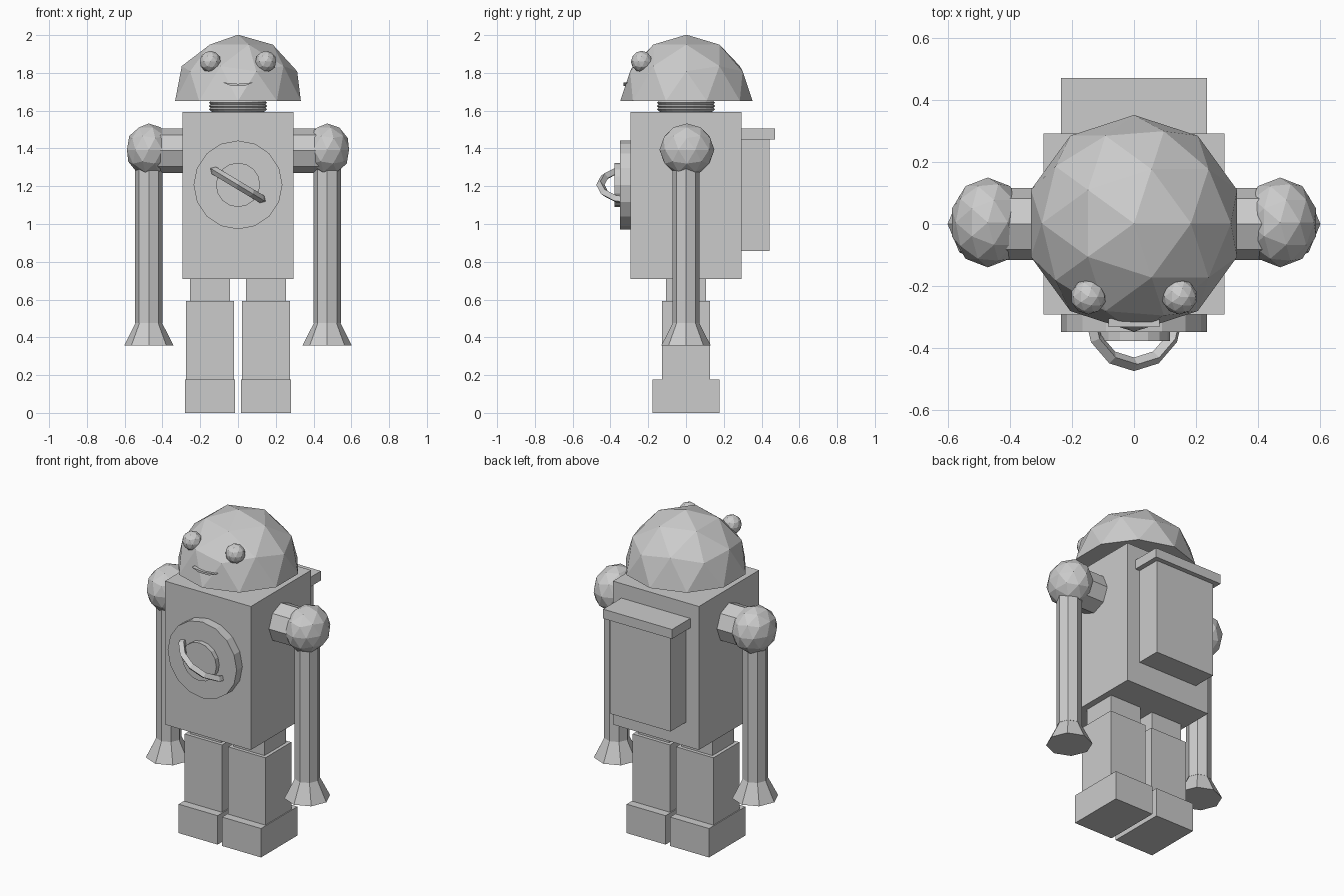
import bpy
import bmesh
from math import radians
from mathutils import Matrix, Vector

cube = bpy.data.objects.get("Cube")
if cube:
    bpy.data.objects.remove(cube, do_unlink=True)

GREY = (0.6, 0.6, 0.6, 1.0)
grey = bpy.data.materials.new("plain grey")
grey.use_nodes = True
grey.diffuse_color = GREY
grey.node_tree.nodes["Principled BSDF"].inputs["Base Color"].default_value = GREY


def add(name, bm, loc=(0, 0, 0), rot=(0, 0, 0)):
    """Turn a bmesh into a flat shaded grey object."""
    bmesh.ops.recalc_face_normals(bm, faces=bm.faces)
    mesh = bpy.data.meshes.new(name)
    bm.to_mesh(mesh)
    bm.free()
    mesh.materials.append(grey)
    obj = bpy.data.objects.new(name, mesh)
    obj.location = loc
    obj.rotation_euler = [radians(a) for a in rot]
    bpy.context.collection.objects.link(obj)
    return obj


def box(name, low, high):
    low, high = Vector(low), Vector(high)
    bm = bmesh.new()
    bmesh.ops.create_cube(bm, size=1, matrix=Matrix.Diagonal((*(high - low), 1)))
    return add(name, bm, (low + high) / 2)


def ball(name, loc, size):
    bm = bmesh.new()
    bmesh.ops.create_icosphere(bm, subdivisions=2, radius=1,
                               matrix=Matrix.Diagonal((*size, 1)))
    return add(name, bm, loc)


def tube(name, loc, length, bottom, top, sides=8, rot=(0, 0, 0)):
    bm = bmesh.new()
    bmesh.ops.create_cone(bm, cap_ends=True, segments=sides, radius1=bottom,
                          radius2=top, depth=length)
    return add(name, bm, loc, rot)


def ring(name, loc, major, minor, sides, rot=(0, 0, 0)):
    """Ring with a diamond cross-section."""
    bpy.ops.mesh.primitive_torus_add(
        major_radius=major, minor_radius=minor, major_segments=sides,
        minor_segments=4, location=loc, rotation=[radians(a) for a in rot])
    obj = bpy.context.object
    obj.name = name
    obj.data.materials.append(grey)
    for face in obj.data.polygons:
        face.use_smooth = False


# Torso and backpack
box("torso", (-0.293, -0.293, 0.71), (0.293, 0.293, 1.594))
box("backpack", (-0.205, 0.29, 0.857), (0.205, 0.443, 1.45))
box("backpack_lid", (-0.235, 0.29, 1.447), (0.235, 0.472, 1.505))

# Domed head: upper half of a faceted ball, closed underneath
bm = bmesh.new()
bmesh.ops.create_icosphere(bm, subdivisions=2, radius=0.35)
cut = bmesh.ops.bisect_plane(
    bm, geom=bm.verts[:] + bm.edges[:] + bm.faces[:], dist=0.001,
    plane_co=(0, 0, 0), plane_no=(0, 0, 1), clear_inner=True)
bmesh.ops.holes_fill(bm, edges=[e for e in bm.edges if e.is_boundary])
add("head", bm, (0, 0.002, 1.652))

# Ribbed neck
tube("neck_core", (0, 0, 1.62), 0.07, 0.138, 0.138, 24)
for i in range(3):
    ring(f"neck_rib_{i + 1}", (0, 0, 1.608 + 0.017 * i), 0.142, 0.012, 24)

# Smiling mouth plate
bm = bmesh.new()
outline = [(-0.083, 1.75), (-0.035, 1.731), (0.035, 1.731), (0.083, 1.75), (0, 1.742)]
face = bm.faces.new([bm.verts.new((x, -0.305, z)) for x, z in outline])
out = bmesh.ops.extrude_face_region(bm, geom=[face])
bmesh.ops.translate(bm, vec=(0, -0.027, 0),
                    verts=[v for v in out["geom"] if isinstance(v, bmesh.types.BMVert)])
add("mouth", bm)

# Chest dial with an arched handle
tube("dial_base", (0, -0.317, 1.207), 0.064, 0.235, 0.235, 16, (90, 0, 0))
tube("dial_centre", (0, -0.36, 1.207), 0.036, 0.117, 0.117, 16, (90, 0, 0))
ring("dial_handle", (0, -0.288, 1.207), 0.165, 0.022, 12, (0, 31, 0))

# Paired parts
for side, s in (("left", 1), ("right", -1)):
    ball(f"{side}_eye", (s * 0.147, -0.235, 1.86), (0.057, 0.057, 0.057))

    x = s * 0.472
    tube(f"{side}_shoulder_bar", (s * 0.37, 0, 1.388), 0.2, 0.117, 0.117,
         rot=(0, 90, 0))
    ball(f"{side}_shoulder_ball", (x, 0.005, 1.393), (0.122, 0.145, 0.139))
    tube(f"{side}_arm", (x, 0, 0.9), 0.85, 0.072, 0.072)
    tube(f"{side}_hand", (x, 0, 0.417), 0.118, 0.13, 0.07)

    x = s * 0.148
    for part, w, d, low, high in (("hip", 0.106, 0.105, 0.59, 0.72),
                                  ("leg", 0.127, 0.126, 0.17, 0.593),
                                  ("foot", 0.133, 0.177, 0.0, 0.178)):
        box(f"{side}_{part}", (x - w, -d, low), (x + w, d, high))
